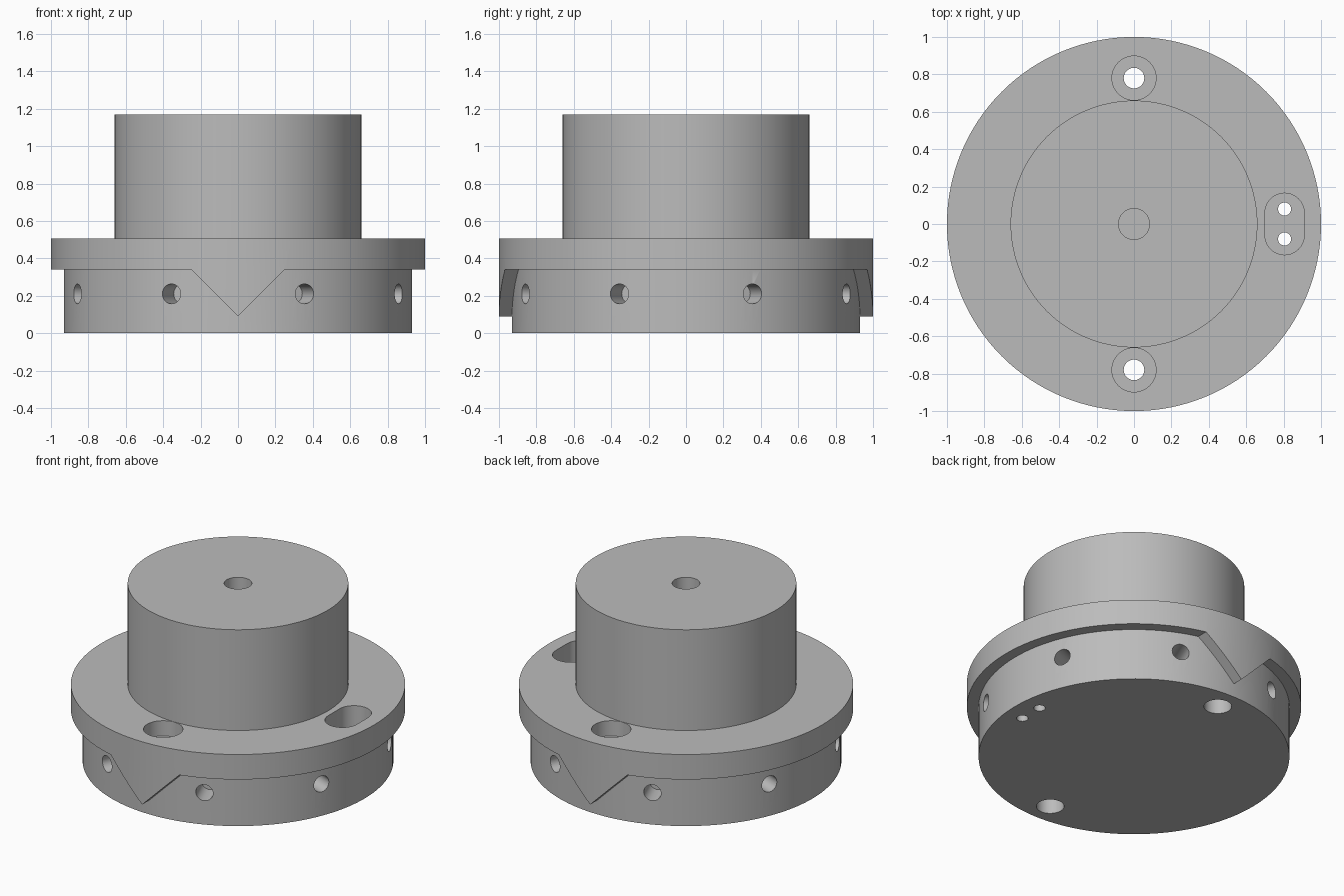
import bpy, bmesh, math
from mathutils import Matrix, Vector

if "Cube" in bpy.data.objects:
    bpy.data.objects.remove(bpy.data.objects["Cube"])

steel = bpy.data.materials.new("machined grey")
steel.diffuse_color = (0.5, 0.5, 0.5, 1)
steel.use_nodes = True
steel.node_tree.nodes["Principled BSDF"].inputs["Base Color"].default_value = steel.diffuse_color


def add_object(name, bm):
    bmesh.ops.recalc_face_normals(bm, faces=bm.faces)
    mesh = bpy.data.meshes.new(name)
    bm.to_mesh(mesh)
    bm.free()
    mesh.materials.append(steel)
    obj = bpy.data.objects.new(name, mesh)
    bpy.context.collection.objects.link(obj)
    return obj


def cylinder(name, r, z0, z1, x=0, y=0, sides=128):
    bm = bmesh.new()
    bmesh.ops.create_cone(bm, cap_ends=True, segments=sides, radius1=r, radius2=r,
                          depth=z1 - z0, matrix=Matrix.Translation((x, y, (z0 + z1) / 2)))
    return add_object(name, bm)


def prism(name, points, direction):
    bm = bmesh.new()
    face = bm.faces.new([bm.verts.new(p) for p in points])
    ext = bmesh.ops.extrude_face_region(bm, geom=[face], use_keep_orig=True)
    bmesh.ops.translate(bm, vec=direction,
                        verts=[v for v in ext["geom"] if isinstance(v, bmesh.types.BMVert)])
    return add_object(name, bm)


def combine(target, other, operation):
    mod = target.modifiers.new(operation, 'BOOLEAN')
    mod.operation, mod.object, mod.solver = operation, other, 'EXACT'
    bpy.context.view_layer.objects.active = target
    bpy.ops.object.modifier_apply(modifier=mod.name)
    bpy.data.objects.remove(other)


# Flange with a pointed tooth hanging down at the front and back
adapter = cylinder("flanged_adapter", 1.0, 0.02, 0.505)
outline = [(-1.2, .7), (-1.2, .34), (-.25, .34), (0, .09), (.25, .34), (1.2, .34), (1.2, .7)]
combine(adapter, prism("flange_profile", [(x, -1.2, z) for x, z in outline], Vector((0, 2.4, 0))),
        'INTERSECT')

# Lower body and upper boss
combine(adapter, cylinder("lower_body", 0.93, 0, 0.42), 'UNION')
combine(adapter, cylinder("upper_boss", 0.66, 0.4, 1.17), 'UNION')

# Blind hole in the boss
combine(adapter, cylinder("centre_hole", 0.083, 0.7, 1.3, sides=48), 'DIFFERENCE')

# Stepped screw holes at the front and back
for side in (-1, 1):
    for r, z0, z1 in ((0.118, 0.405, 0.7), (0.055, -0.1, 0.6), (0.083, -0.1, 0.25)):
        combine(adapter, cylinder("screw_hole", r, z0, z1, y=0.78 * side, sides=48), 'DIFFERENCE')

# Rounded slot with two pin holes
slot = []
for i in range(34):
    a = math.pi * (i if i < 17 else i - 1) / 16
    slot.append((0.805 + 0.105 * math.cos(a), (0.06 if i < 17 else -0.06) + 0.105 * math.sin(a), 0.22))
combine(adapter, prism("slot", slot, Vector((0, 0, 0.5))), 'DIFFERENCE')
for y in (-0.08, 0.08):
    combine(adapter, cylinder("pin_hole", 0.035, -0.1, 0.3, x=0.805, y=y, sides=32), 'DIFFERENCE')

# Eight blind radial holes around the body
for k in range(8):
    hole = cylinder("radial_hole", 0.053, 0.77, 1.2, sides=32)
    turn = Matrix.Rotation(math.radians(22.5 + 45 * k), 4, 'Z') @ Matrix.Rotation(math.pi / 2, 4, 'Y')
    hole.data.transform(Matrix.Translation((0, 0, 0.21)) @ turn)
    combine(adapter, hole, 'DIFFERENCE')

# Smooth walls, crisp rims
bpy.ops.object.select_all(action='DESELECT')
adapter.select_set(True)
bpy.context.view_layer.objects.active = adapter
bpy.ops.object.shade_smooth_by_angle(angle=math.radians(30))
